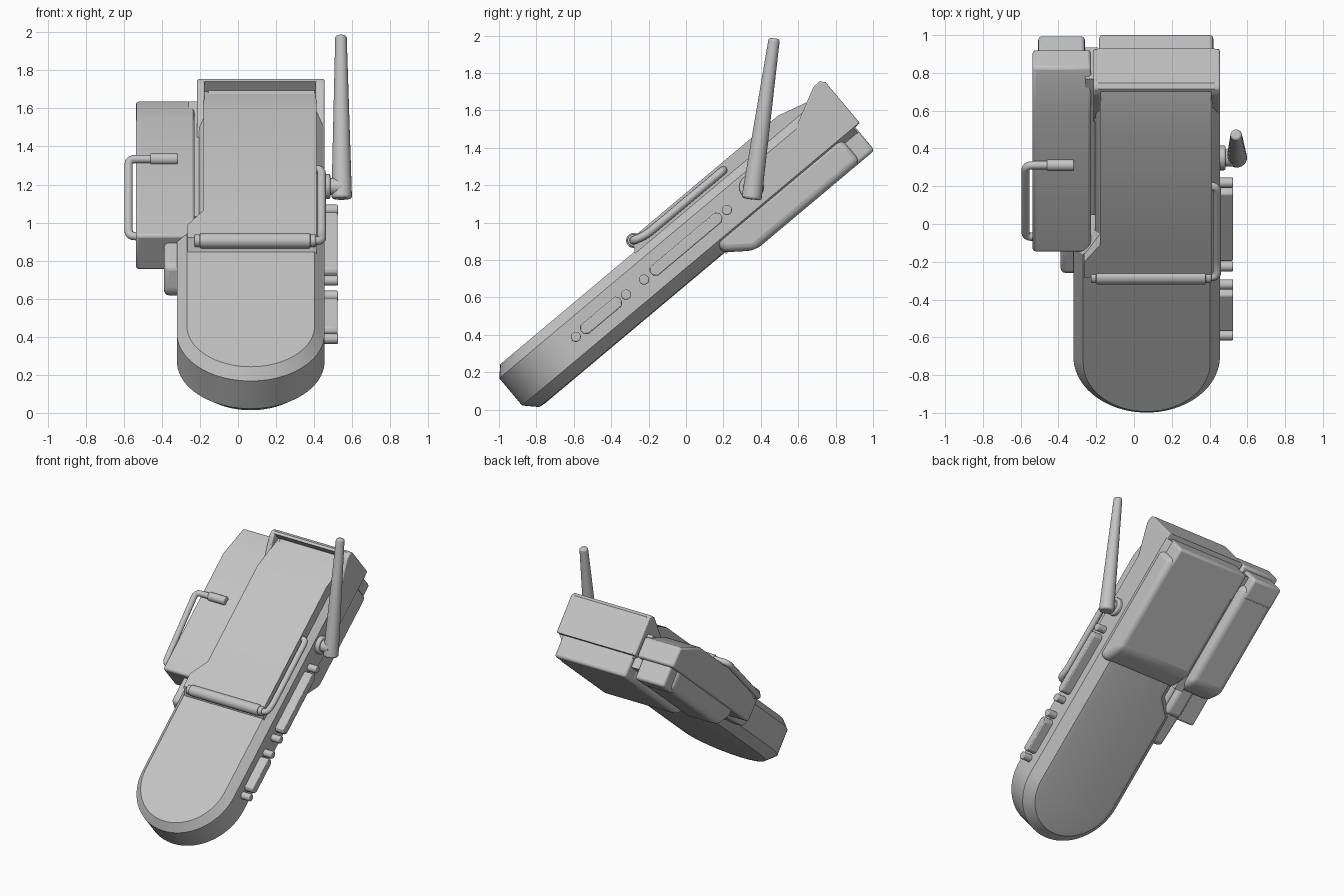
import bpy, bmesh, math
from mathutils import Matrix, Vector

if "Cube" in bpy.data.objects:
    bpy.data.objects.remove(bpy.data.objects["Cube"])

# Parts are built flat (x across, y along the device, z thickness), then tilted.
TILT = Matrix.Rotation(math.radians(40), 4, 'X')
grey = bpy.data.materials.new("grey_plastic")
grey.diffuse_color = (0.55, 0.55, 0.55, 1)
grey.use_nodes = True
grey.node_tree.nodes["Principled BSDF"].inputs["Base Color"].default_value = grey.diffuse_color


def finish(name, bm, bevel=0.0, segs=3, tilt=True, angle=30):
    bmesh.ops.recalc_face_normals(bm, faces=bm.faces)
    if tilt:
        bm.transform(TILT)
    me = bpy.data.meshes.new(name)
    bm.to_mesh(me)
    bm.free()
    me.materials.append(grey)
    ob = bpy.data.objects.new(name, me)
    bpy.context.collection.objects.link(ob)
    if bevel:
        m = ob.modifiers.new("round", 'BEVEL')
        m.width, m.segments, m.limit_method = bevel, segs, 'ANGLE'
        m.angle_limit = math.radians(25)
    bpy.ops.object.select_all(action='DESELECT')
    ob.select_set(True)
    bpy.context.view_layer.objects.active = ob
    bpy.ops.object.shade_smooth_by_angle(angle=math.radians(angle))
    return ob


def loft(name, rings, **kw):
    """Skin a list of equal-length point rings and cap both ends."""
    bm = bmesh.new()
    vs = [[bm.verts.new(p) for p in r] for r in rings]
    n = len(vs[0])
    for a, b in zip(vs, vs[1:]):
        for i in range(n):
            j = (i + 1) % n
            bm.faces.new((a[i], a[j], b[j], b[i]))
    bm.faces.new(vs[0])
    bm.faces.new(vs[-1])
    return finish(name, bm, **kw)


def prism(name, x0, x1, profile, **kw):
    """Side profile (along, thickness) stretched across x."""
    return loft(name, [[(x, u, v) for u, v in profile] for x in (x0, x1)], **kw)


def box(name, x0, x1, u0, u1, v0, v1, **kw):
    return prism(name, x0, x1, [(u0, v0), (u1, v0), (u1, v1), (u0, v1)], **kw)


def rod(name, a, b, r0, r1=None, bevel=0.0, tilt=True, n=24):
    """Round rod from a to b, optionally tapered."""
    a, b = Vector(a), Vector(b)
    r1 = r0 if r1 is None else r1
    q = (b - a).to_track_quat('Z', 'Y')
    rings = [[c + q @ Vector((r * math.cos(t * math.tau / n), r * math.sin(t * math.tau / n), 0))
              for t in range(n)] for c, r in ((a, r0), (b, r1))]
    return loft(name, rings, bevel=bevel, tilt=tilt)


def tube(name, pts, r, corner=0.04):
    """Bent wire handle with rounded corners."""
    pts = [Vector(p) for p in pts]
    path = [pts[0]]
    for p, c, q in zip(pts, pts[1:], pts[2:]):
        a = c + (p - c).normalized() * min(corner, (p - c).length * .45)
        b = c + (q - c).normalized() * min(corner, (q - c).length * .45)
        path += [a.lerp(c, t).lerp(c.lerp(b, t), t) for t in (0, .25, .5, .75, 1)]
    path.append(pts[-1])
    rings, q = [], None
    n = 14
    for i, p in enumerate(path):
        d = (path[min(i + 1, len(path) - 1)] - path[max(i - 1, 0)]).normalized()
        if q is None:
            q = d.to_track_quat('Z', 'Y')
        else:
            q = (q @ Vector((0, 0, 1))).rotation_difference(d) @ q
        rings.append([p + q @ Vector((r * math.cos(k * math.tau / n), r * math.sin(k * math.tau / n), 0))
                      for k in range(n)])
    return loft(name, rings, angle=50)


# Main body: round-nosed slab with chamfered rims
def outline(inset, v):
    cx, r = 0.067, 0.388 - inset
    nose = [(cx + r * math.cos(t), -0.269 + r * math.sin(t), v)
            for t in (math.pi + math.pi * k / 40 for k in range(41))]
    return nose + [(cx + r, 1.655, v), (-0.206 + inset, 1.655, v),
                   (-0.206 + inset, 0.60, v), (cx - r, 0.48, v)]


loft("body", [outline(0.10, 0.51), outline(0.065, 0.515), outline(0, 0.58),
              outline(0, 0.77), outline(0.052, 0.824)], angle=25)

# Raised front panel, narrowing beside the side module
stations = [(0.33, -.265, .82), (0.375, -.265, .888), (0.48, -.265, .888),
            (0.60, -.18, .888), (1.385, -.18, .888), (1.66, -.18, .815)]
loft("front_panel", [[(xl, u, .75), (.412, u, .75), (.412, u, v), (xl, u, v)]
                     for u, xl, v in stations], angle=20)

# Head: two cheeks and a back wall forming a hood round the panel
cheek = [(1.34, .70), (1.346, .768), (1.415, .775), (1.60, .868), (1.635, .885),
         (1.675, .885), (1.697, .862), (1.697, .577), (1.34, .577)]
for name, x0, x1 in (("right_cheek", .408, .455), ("left_cheek", -.215, -.175)):
    prism(name, x0, x1, cheek, bevel=.008, segs=2)
prism("hood_wall", -.19, .43, [(1.655, .577), (1.655, .885), (1.675, .885),
                               (1.697, .862), (1.697, .577)])

# Rear battery bulge
prism("battery", -.19, .448, [(.69, .60), (.69, .518), (.83, .414), (1.57, .414),
                              (1.57, .60)], bevel=.04, segs=4)
prism("battery_end", -.185, .42, [(1.45, .60), (1.45, .414), (1.664, .414), (1.664, .60)],
      bevel=.02)

# Side module with rounded rear pod and foot
prism("side_module", -.537, -.228, [(.483, .574), (.483, .81), (1.437, .81),
                                    (1.69, .723), (1.69, .574)], bevel=.015, segs=2)
prism("side_pod", -.52, -.235, [(.70, .62), (.70, .53), (.80, .43), (1.58, .43),
                                (1.58, .62)], bevel=.07, segs=5)
box("side_pod_end", -.507, -.26, 1.5, 1.664, .425, .60, bevel=.02)
box("module_joint", -.26, -.19, .70, 1.64, .50, .76)
prism("side_foot", -.388, -.27, [(.27, .57), (.25, .62), (.29, .76), (.56, .76),
                                 (.56, .55)], bevel=.025)
box("foot_neck", -.38, -.25, .50, .76, .53, .72, bevel=.03)

# Hinge bar and right handle
rod("hinge_bar", (-.20, .367, .873), (.38, .367, .873), .04, bevel=.006)
rod("hinge_bar_left_cap", (-.228, .367, .873), (-.20, .367, .873), .033, bevel=.006)
rod("hinge_bar_right_cap", (.38, .367, .873), (.41, .367, .873), .033, bevel=.006)
tube("right_handle", [(.38, .367, .873), (.44, .367, .873), (.44, .44, .852),
                      (.44, .975, .852), (.385, .975, .852)], .022)

# Left handle with its pivot sleeve
tube("left_handle", [(-.44, 1.096, .822), (-.575, 1.096, .822), (-.575, .545, .755),
                     (-.50, .545, .755)], .022)
rod("left_handle_sleeve", (-.46, 1.096, .822), (-.318, 1.096, .822), .031, bevel=.006)

# Side keys: four round, two long
for i, u in enumerate((-.201, .150, .275, .853)):
    rod(f"round_key_{i + 1}", (.44, u, .677), (.525, u, .677), .027, bevel=.006)
for name, u0, u1 in (("short_key", -.16, .112), ("long_key", .325, .812)):
    prism(name, .44, .524, [(u0 + .02, .645), (u1 - .02, .645), (u1, .665), (u1, .69),
                            (u1 - .015, .708), (u0 + .015, .708), (u0, .69), (u0, .665)],
          bevel=.006, segs=2)

# Antenna and its pivot, standing nearly upright
rod("antenna_pivot", (.44, .35, 1.19), (.485, .35, 1.19), .066, bevel=.01, tilt=False)
rod("antenna_hub", (.48, .35, 1.19), (.55, .35, 1.19), .045, tilt=False)
rod("antenna", (.545, .35, 1.125), (.541, .472, 1.985), .054, .030, bevel=.014, tilt=False)
